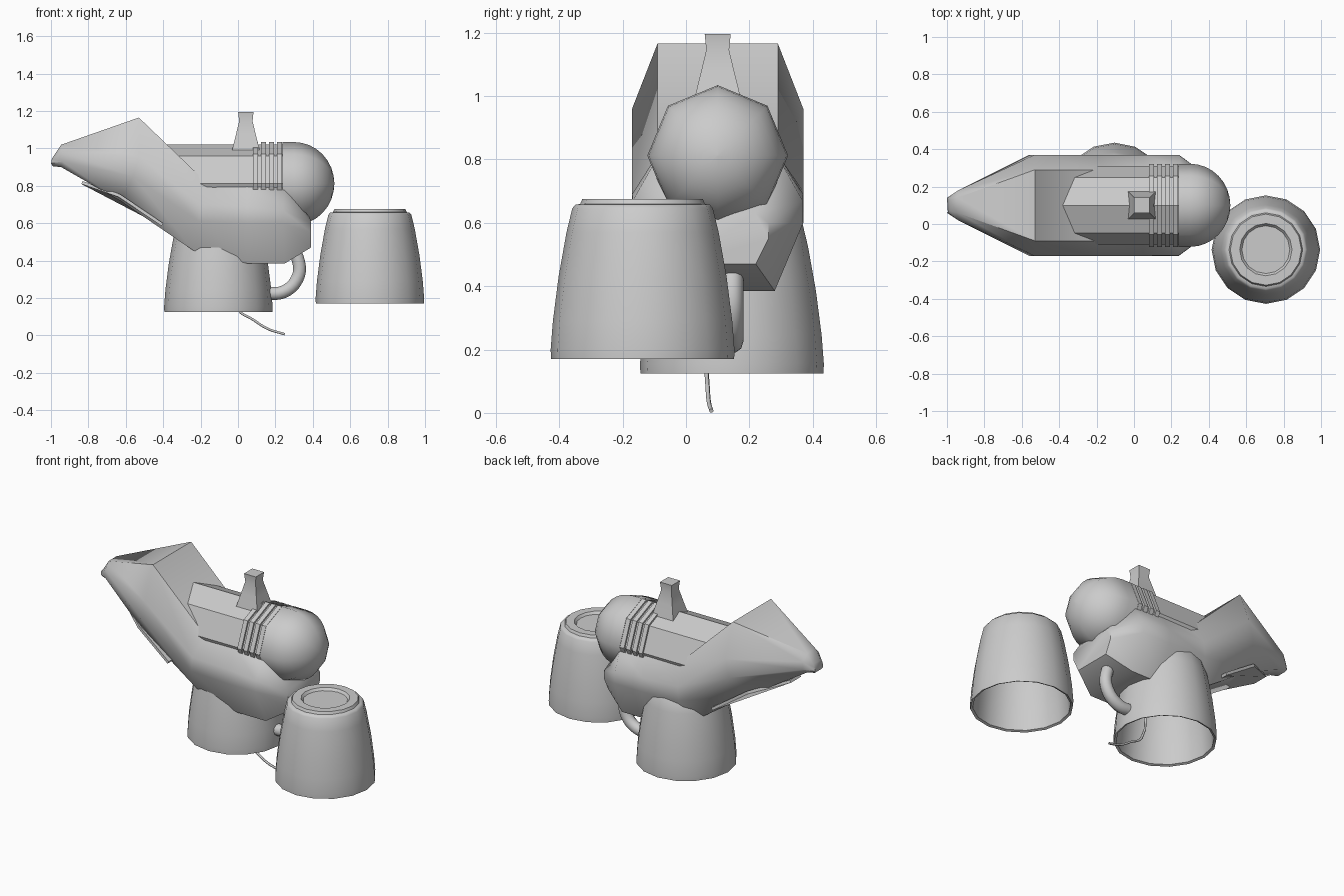
import bpy, bmesh
from math import sin, cos, pi, radians
from mathutils import Vector

if "Cube" in bpy.data.objects:
    bpy.data.objects.remove(bpy.data.objects["Cube"])

YC = 0.10  # centre plane of the body


def make(name, verts, faces, angle=40):
    me = bpy.data.meshes.new(name)
    me.from_pydata([tuple(v) for v in verts], [], faces)
    bm = bmesh.new()
    bm.from_mesh(me)
    bmesh.ops.recalc_face_normals(bm, faces=bm.faces)
    bm.to_mesh(me)
    bm.free()
    ob = bpy.data.objects.new(name, me)
    bpy.context.collection.objects.link(ob)
    bpy.ops.object.select_all(action='DESELECT')
    ob.select_set(True)
    bpy.context.view_layer.objects.active = ob
    if angle:
        bpy.ops.object.shade_smooth_by_angle(angle=radians(angle))
    return ob


def loft(name, rings, angle=40):
    n = len(rings[0])
    verts = [v for r in rings for v in r]
    faces = [(i * n + j, i * n + (j + 1) % n, (i + 1) * n + (j + 1) % n, (i + 1) * n + j)
             for i in range(len(rings) - 1) for j in range(n)]
    faces += [tuple(range(n)), tuple(range(len(verts) - n, len(verts)))]
    return make(name, verts, faces, angle)


def lathe_x(name, profile, z, n=8, angle=40):
    return loft(name, [[(x, YC + r * sin(2 * pi * k / n), z + r * cos(2 * pi * k / n))
                        for k in range(n)] for x, r in profile], angle)


def lathe_z(name, profile, cx, cy, z0, n=16):
    return loft(name, [[(cx + r * cos(2 * pi * k / n), cy + r * sin(2 * pi * k / n), z0 + z)
                        for k in range(n)] for r, z in profile], 45)


def tube(name, pts, radius, res=3):
    cu = bpy.data.curves.new(name, 'CURVE')
    cu.dimensions = '3D'
    cu.bevel_depth, cu.bevel_resolution = radius, res
    cu.resolution_u = 4
    cu.use_fill_caps = True
    sp = cu.splines.new('BEZIER')
    sp.bezier_points.add(len(pts) - 1)
    for b, p in zip(sp.bezier_points, pts):
        b.co = p
        b.handle_left_type = b.handle_right_type = 'AUTO'
    ob = bpy.data.objects.new(name, cu)
    bpy.context.collection.objects.link(ob)


# upside-down cups: outer wall, foot ring, recess, then the inner wall underneath
cup = [(0.275, 0.006), (0.289, 0), (0.29, 0.03), (0.283, 0.12), (0.265, 0.26), (0.24, 0.40),
       (0.222, 0.475), (0.212, 0.487), (0.197, 0.489), (0.19, 0.505), (0.14, 0.505),
       (0.128, 0.49), (0.01, 0.49)]
inner = [(0.01, 0.462), (0.19, 0.462), (0.222, 0.40), (0.247, 0.26), (0.265, 0.12),
         (0.272, 0.03), (0.275, 0.006)]


def make_cup(name, cx, cy, z0):
    lathe_z(name, cup[::-1] + [], cx, cy, z0)
    ob = bpy.context.object
    bm = bmesh.new()
    bm.from_mesh(ob.data)
    low = [f for f in bm.faces if len(f.verts) == 16 and f.calc_center_median().z < z0 + 0.1]
    bmesh.ops.delete(bm, geom=low, context='FACES_ONLY')
    bm.to_mesh(ob.data)
    bm.free()
    lathe_z(name + "_lining", inner, cx, cy, z0)
    ob = bpy.context.object
    bm = bmesh.new()
    bm.from_mesh(ob.data)
    low = [f for f in bm.faces if len(f.verts) == 16 and f.calc_center_median().z < z0 + 0.1]
    bmesh.ops.delete(bm, geom=low, context='FACES_ONLY')
    bmesh.ops.reverse_faces(bm, faces=bm.faces)
    bm.to_mesh(ob.data)
    bm.free()


make_cup("base_cup", -0.105, 0.145, 0.125)
make_cup("spare_cup", 0.705, -0.137, 0.17)
tube("cup_handle", [(0.15, 0.145, 0.225), (0.24, 0.145, 0.232), (0.315, 0.145, 0.30),
                    (0.325, 0.145, 0.39), (0.27, 0.145, 0.48), (0.10, 0.145, 0.53)], 0.036)

# body with raised spout: each station holds (half width, x, z) from top to bottom
stations = [
    [(0.03, -0.985, 0.96), (0.04, -0.995, 0.945), (0.04, -1.0, 0.92), (0.03, -0.99, 0.905)],
    [(0.04, -0.945, 1.02), (0.08, -0.94, 0.98), (0.08, -0.94, 0.93), (0.04, -0.945, 0.90)],
    [(0.19, -0.53, 1.165), (0.27, -0.53, 0.96), (0.27, -0.56, 0.85), (0.16, -0.63, 0.72)],
    [(0.19, -0.16, 0.81), (0.27, -0.20, 0.70), (0.27, -0.21, 0.61), (0.17, -0.24, 0.455)],
    [(0.20, 0.05, 0.80), (0.27, 0.05, 0.69), (0.27, 0.05, 0.60), (0.18, 0.05, 0.385)],
    [(0.20, 0.25, 0.79), (0.268, 0.24, 0.67), (0.27, 0.24, 0.60), (0.18, 0.25, 0.385)],
    [(0.12, 0.385, 0.63), (0.16, 0.39, 0.60), (0.16, 0.39, 0.55), (0.12, 0.39, 0.47)],
]
loft("body", [[(x, YC - w, z) for w, x, z in s] + [(x, YC + w, z) for w, x, z in reversed(s)]
              for s in stations], 50)

# thin flap under the spout
outline = [(-0.83, 0.05, 0.825), (-0.63, 0.19, 0.755), (-0.40, 0.22, 0.60)]
flap = [(x, YC - w, z) for x, w, z in outline] + [(x, YC + w, z) for x, w, z in outline[::-1]]
loft("lower_flap", [flap, [(x - 0.008, y, z - 0.015) for x, y, z in flap]], 0)

# octagonal barrel, rings and rounded end
lathe_x("barrel", [(-0.38, 0.21), (0.25, 0.21)], 0.812, angle=20)
for i in range(4):
    x = 0.08 + i * 0.0425
    lathe_x(f"barrel_ring_{i + 1}", [(x, 0.222), (x + 0.028, 0.222)], 0.812, angle=20)
dome = [(0.237, 0.222), (0.30, 0.222)]
dome += [(0.30 + 0.215 * sin(a * pi / 16), max(0.222 * cos(a * pi / 16), 0.004)) for a in range(1, 9)]
lathe_x("rounded_end", dome, 0.812, angle=60)

# square flared chimney
rings = []
for h, z in [(0.075, 0.985), (0.054, 1.07), (0.036, 1.145), (0.041, 1.195)]:
    rings.append([(0.042 + sx * h, YC + sy * h, z) for sx, sy in ((-1, -1), (1, -1), (1, 1), (-1, 1))])
loft("chimney", rings, 40)

# cord hanging out of the base cup
tube("cord", [(-0.03, 0.06, 0.42), (0.0, 0.065, 0.14), (0.08, 0.068, 0.085),
              (0.16, 0.072, 0.035), (0.25, 0.08, 0.007)], 0.007, 1)
